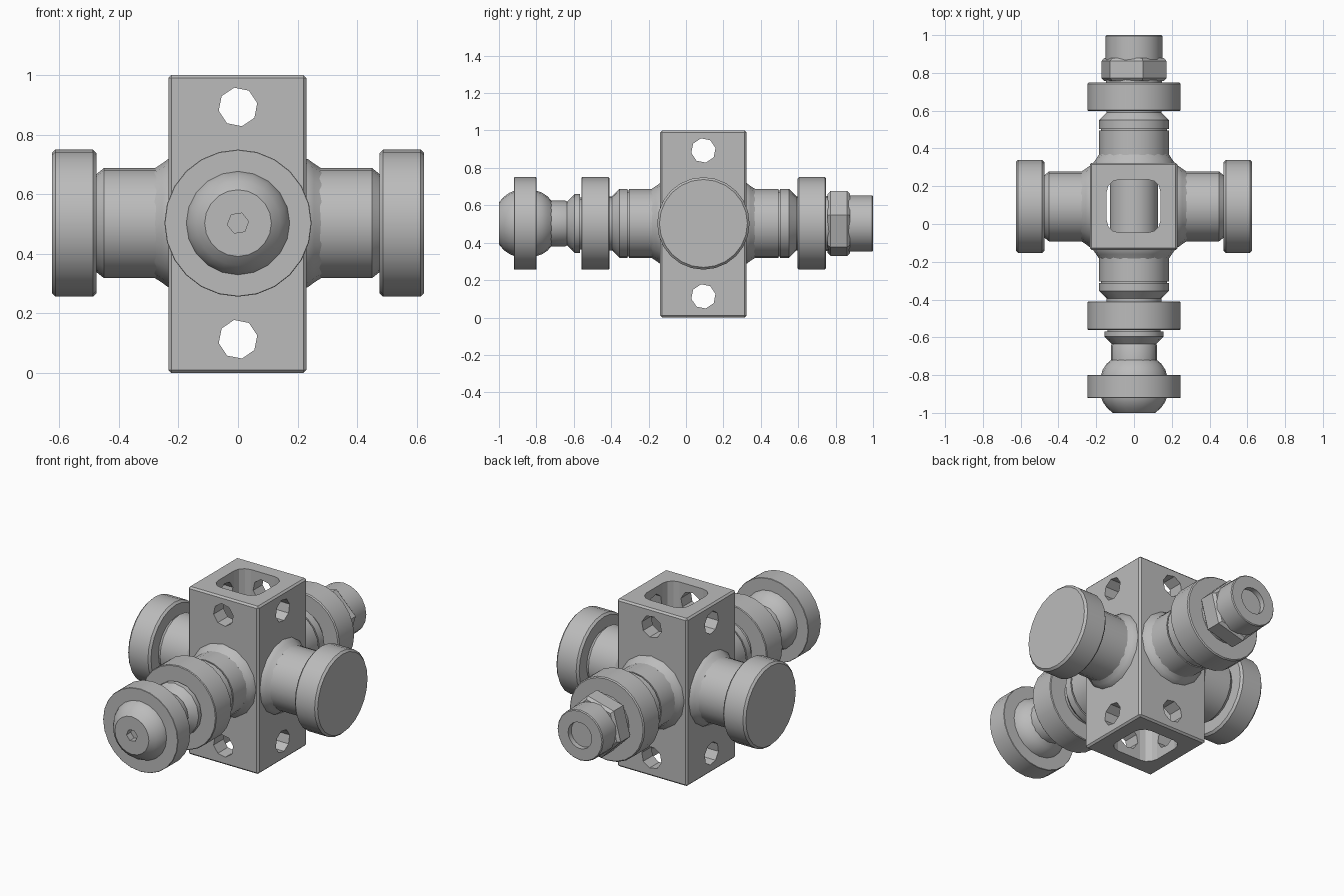
import bpy, bmesh, math
from mathutils import Vector

if "Cube" in bpy.data.objects:
    bpy.data.objects.remove(bpy.data.objects["Cube"])

CENTRE = Vector((0, 0.093, 0.503))

steel = bpy.data.materials.new("grey_steel")
steel.use_nodes = True
GREY = (0.5, 0.5, 0.5, 1)
steel.diffuse_color = GREY
steel.node_tree.nodes["Principled BSDF"].inputs["Base Color"].default_value = GREY


def finish(name, bm, smooth=True):
    bmesh.ops.recalc_face_normals(bm, faces=bm.faces[:])
    mesh = bpy.data.meshes.new(name)
    bm.to_mesh(mesh)
    bm.free()
    mesh.materials.append(steel)
    obj = bpy.data.objects.new(name, mesh)
    bpy.context.collection.objects.link(obj)
    if smooth:
        bpy.ops.object.select_all(action='DESELECT')
        obj.select_set(True)
        bpy.context.view_layer.objects.active = obj
        bpy.ops.object.shade_smooth_by_angle(angle=math.radians(30))
    return obj


def lathe(name, axis, profile, sides=20, turn=0.0, smooth=True, sign=1, height=CENTRE.z):
    """Turn (position, radius) pairs about the x or y axis line through the block."""
    bm = bmesh.new()
    rings = []
    for pos, r in profile:
        ring = []
        for i in range(sides):
            a = turn + math.tau * i / sides
            u, w = r * math.cos(a), r * math.sin(a)
            if axis == 'x':
                co = (sign * pos, CENTRE.y + u, height + w)
            else:
                co = (u, pos, height + w)
            ring.append(bm.verts.new(co))
        rings.append(ring)
    for a, b in zip(rings, rings[1:]):
        for i in range(sides):
            j = (i + 1) % sides
            bm.faces.new((a[i], a[j], b[j], b[i]))
    bm.faces.new(rings[0])
    bm.faces.new(rings[-1])
    return finish(name, bm, smooth)


def box(name, centre, size, bevel, segments, vertical_only=False):
    bm = bmesh.new()
    bmesh.ops.create_cube(bm, size=1)
    for v in bm.verts:
        v.co = Vector(centre) + Vector(c * s for c, s in zip(v.co, size))
    edges = [e for e in bm.edges if not vertical_only
             or abs(e.verts[0].co.z - e.verts[1].co.z) > 0.5]
    bmesh.ops.bevel(bm, geom=edges, offset=bevel, segments=segments,
                    profile=0.5, affect='EDGES')
    return finish(name, bm, False)


def cut(obj, cutter):
    cutter.hide_render = True
    mod = obj.modifiers.new("cut", 'BOOLEAN')
    mod.operation = 'DIFFERENCE'
    mod.solver = 'EXACT'
    mod.object = cutter
    bpy.context.view_layer.objects.active = obj
    bpy.ops.object.modifier_apply(modifier=mod.name)
    bpy.data.objects.remove(cutter)


def flange(name, axis, start, end, sign=1, c=0.01, r=0.247):
    lathe(name, axis, [(start, r - c), (start + c, r), (end - c, r), (end, r - c)], 24, sign=sign)


# Hollow block with cross holes near both ends
block = box("block", (-0.002, CENTRE.y, 0.5), (0.464, 0.462, 1), 0.01, 1)
cut(block, box("bore_cutter", (-0.002, 0.095, 0.5), (0.285, 0.28, 1.2), 0.065, 3, True))
for z in (0.893, 0.113):
    cut(block, lathe("hole_cutter", 'x', [(-0.5, 0.066), (0.5, 0.066)], 8, 0.2, False, height=z))
    cut(block, lathe("hole_cutter", 'y', [(-0.5, 0.066), (0.6, 0.066)], 8, 0.2, False, height=z))

# Shaft crossing the bore
lathe("inner_shaft", 'y', [(-0.1, 0.128), (0.28, 0.128)])

# Side stubs with end caps
for side, s in (("left", 1), ("right", -1)):
    lathe(side + "_stub", 'x', [(0.18, 0.185), (0.45, 0.185), (0.475, 0.165), (0.5, 0.165)], sign=s)
    lathe(side + "_fillet", 'x', [(0.2, 0.222), (0.235, 0.215), (0.255, 0.2), (0.28, 0.184)], 16, sign=s)
    flange(side + "_cap", 'x', 0.475, 0.625, s, 0.012)

# Front arm
lathe("front_stub", 'y', [(-0.09, 0.185), (-0.305, 0.185), (-0.305, 0.176), (-0.313, 0.176),
                          (-0.313, 0.185), (-0.355, 0.185), (-0.395, 0.145), (-0.42, 0.145)])
lathe("front_fillet", 'y', [(-0.1, 0.222), (-0.14, 0.215), (-0.16, 0.2), (-0.185, 0.184)], 16)
flange("front_flange", 'y', -0.56, -0.41, c=0.004)
lathe("front_neck", 'y', [(-0.54, 0.14), (-0.568, 0.14), (-0.568, 0.157), (-0.595, 0.157),
                          (-0.635, 0.117), (-0.645, 0.122), (-0.73, 0.122)], 16)
ball = lathe("front_knob", 'y', [(-0.715, 0.115), (-0.74, 0.145), (-0.77, 0.165), (-0.81, 0.178),
                                 (-0.91, 0.178), (-0.945, 0.163), (-0.975, 0.142), (-1.0, 0.112)])
cut(ball, lathe("socket_cutter", 'y', [(-1.05, 0.036), (-0.96, 0.036)], 6, 0.15, False))
flange("front_disc", 'y', -0.92, -0.8, c=0.002)

# Back arm
lathe("back_stub", 'y', [(0.28, 0.185), (0.495, 0.185), (0.495, 0.176), (0.503, 0.176),
                         (0.503, 0.185), (0.55, 0.185), (0.59, 0.145), (0.62, 0.145)])
lathe("back_fillet", 'y', [(0.28, 0.222), (0.325, 0.215), (0.345, 0.2), (0.37, 0.184)], 16)
flange("back_flange", 'y', 0.597, 0.748, c=0.006)
lathe("back_collar", 'y', [(0.73, 0.148), (0.78, 0.148)])
lathe("back_nut", 'y', [(0.757, 0.163), (0.772, 0.179), (0.862, 0.179), (0.878, 0.163)],
      6, math.radians(15), False)
lathe("back_spigot", 'y', [(0.85, 0.15), (0.995, 0.15), (1.0, 0.145),
                           (1.0, 0.078), (0.97, 0.078)])
